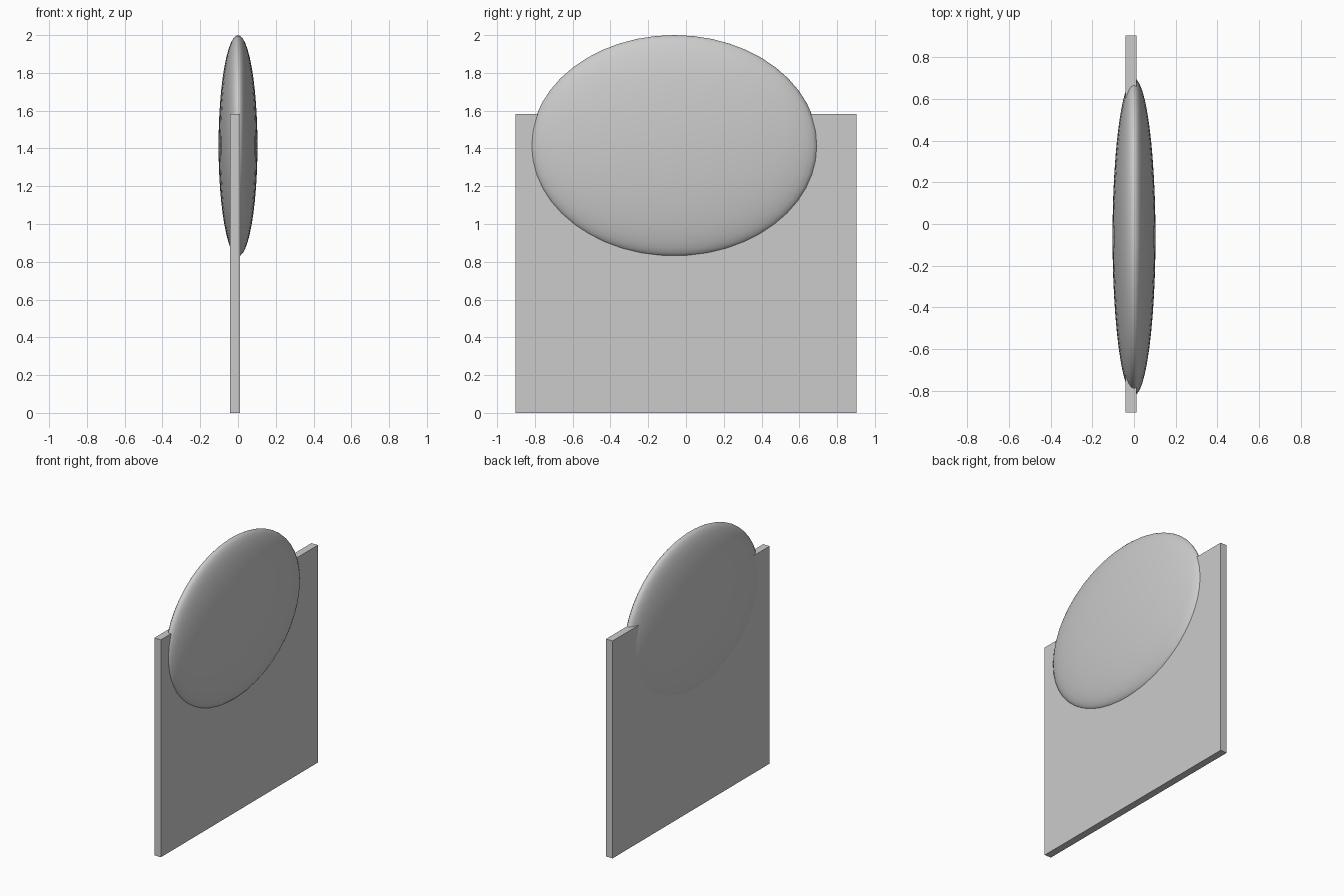
import bpy

if "Cube" in bpy.data.objects:
    bpy.data.objects.remove(bpy.data.objects["Cube"])

# Thin upright backing panel
bpy.ops.mesh.primitive_cube_add(size=1, location=(-0.015, 0, 0.791))
panel = bpy.context.object
panel.name = "back_panel"
panel.scale = (0.053, 1.806, 1.582)
bpy.ops.object.transform_apply(location=False, rotation=False, scale=True)

# Flattened oval cushion, set through the top of the panel
bpy.ops.mesh.primitive_uv_sphere_add(segments=48, ring_count=24, radius=1,
                                     location=(0, -0.062, 1.414))
cushion = bpy.context.object
cushion.name = "oval_cushion"
cushion.scale = (0.103, 0.76, 0.586)
bpy.ops.object.transform_apply(location=False, rotation=False, scale=True)
bpy.ops.object.shade_smooth()
